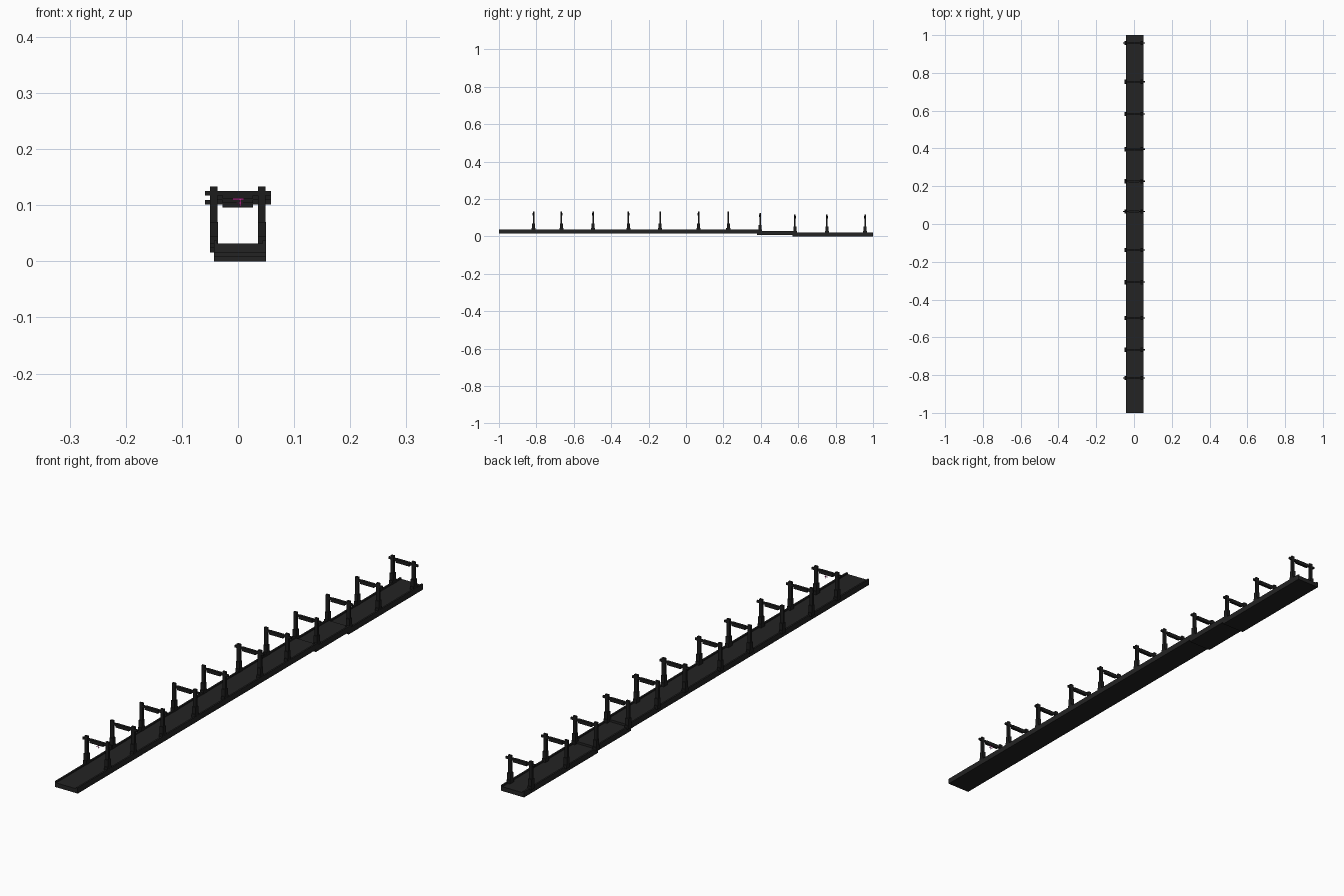
import bpy, bmesh
from mathutils import Matrix, Vector

if "Cube" in bpy.data.objects:
    bpy.data.objects.remove(bpy.data.objects["Cube"])


def material(name, rgb):
    m = bpy.data.materials.new(name)
    m.diffuse_color = (*rgb, 1)
    m.use_nodes = True
    m.node_tree.nodes["Principled BSDF"].inputs["Base Color"].default_value = m.diffuse_color
    return m


DECK = material("charcoal", (0.017, 0.017, 0.017))
FRAME = material("near black", (0.012, 0.012, 0.012))
PINK = material("magenta", (0.5, 0.03, 0.3))


def boxes(name, mat, ranges):
    """One object made of boxes given as (x0, x1, y0, y1, z0, z1)."""
    bm = bmesh.new()
    for x0, x1, y0, y1, z0, z1 in ranges:
        mid = Vector((x0 + x1, y0 + y1, z0 + z1)) / 2
        bmesh.ops.create_cube(bm, size=1, matrix=Matrix.Translation(mid)
                              @ Matrix.Diagonal((x1 - x0, y1 - y0, z1 - z0, 1)))
    me = bpy.data.meshes.new(name)
    bm.to_mesh(me)
    bm.free()
    me.materials.append(mat)
    ob = bpy.data.objects.new(name, me)
    bpy.context.collection.objects.link(ob)
    return ob


# walkway: three stepped sections with low raised edges
for y0, y1, z in ((-1, 0.39, 0.016), (0.38, 0.58, 0.008), (0.57, 1, 0)):
    boxes("walkway_deck", DECK, [(-0.043, 0.05, y0, y1, z, z + 0.016)])
    boxes("walkway_edges", DECK, [
        (-0.043, -0.037, y0, y1, z + 0.016, z + 0.021),
        (0.044, 0.05, y0, y1, z + 0.016, z + 0.021)])

# gates: (y, drop, has left rod end)
GATES = [(-0.815, 0, True), (-0.666, 0, False), (-0.497, 0, False),
         (-0.308, 0, False), (-0.138, 0, False), (0.067, 0, True),
         (0.226, 0, False), (0.396, 0.008, False), (0.582, 0.016, False),
         (0.753, 0.016, False), (0.958, 0.016, True)]
for y, d, left in GATES:
    posts, feet = [], []
    for x in (-0.043, 0.0425):
        posts.append((x - 0.0065, x + 0.0065, y - 0.004, y + 0.004, 0.033 - d, 0.133 - d))
        feet.append((x - 0.007, x + 0.007, y - 0.008, y + 0.008, 0.033 - d, 0.07 - d))
        feet.append((x - 0.007, x + 0.007, y - 0.011, y + 0.011, 0.032 - d, 0.045 - d))
    boxes("gate_posts", FRAME, posts)
    boxes("gate_feet", FRAME, feet)
    # cross rod with thicker central body
    boxes("gate_rod", FRAME, [(-0.059 if left else -0.05, 0.059,
                               y - 0.003, y + 0.003, 0.117 - d, 0.125 - d)])
    boxes("gate_beam", FRAME, [(-0.028, 0.027, y - 0.005, y + 0.005, 0.112 - d, 0.125 - d)])

# small coloured threads under the first gate beam
y = GATES[0][0]
boxes("gate_threads", PINK, [
    (-0.01, 0.011, y - 0.001, y + 0.001, 0.1095, 0.1115),
    (0.003, 0.005, y - 0.001, y + 0.001, 0.098, 0.112),
    (-0.003, 0.009, y - 0.001, y + 0.001, 0.103, 0.1045)])
